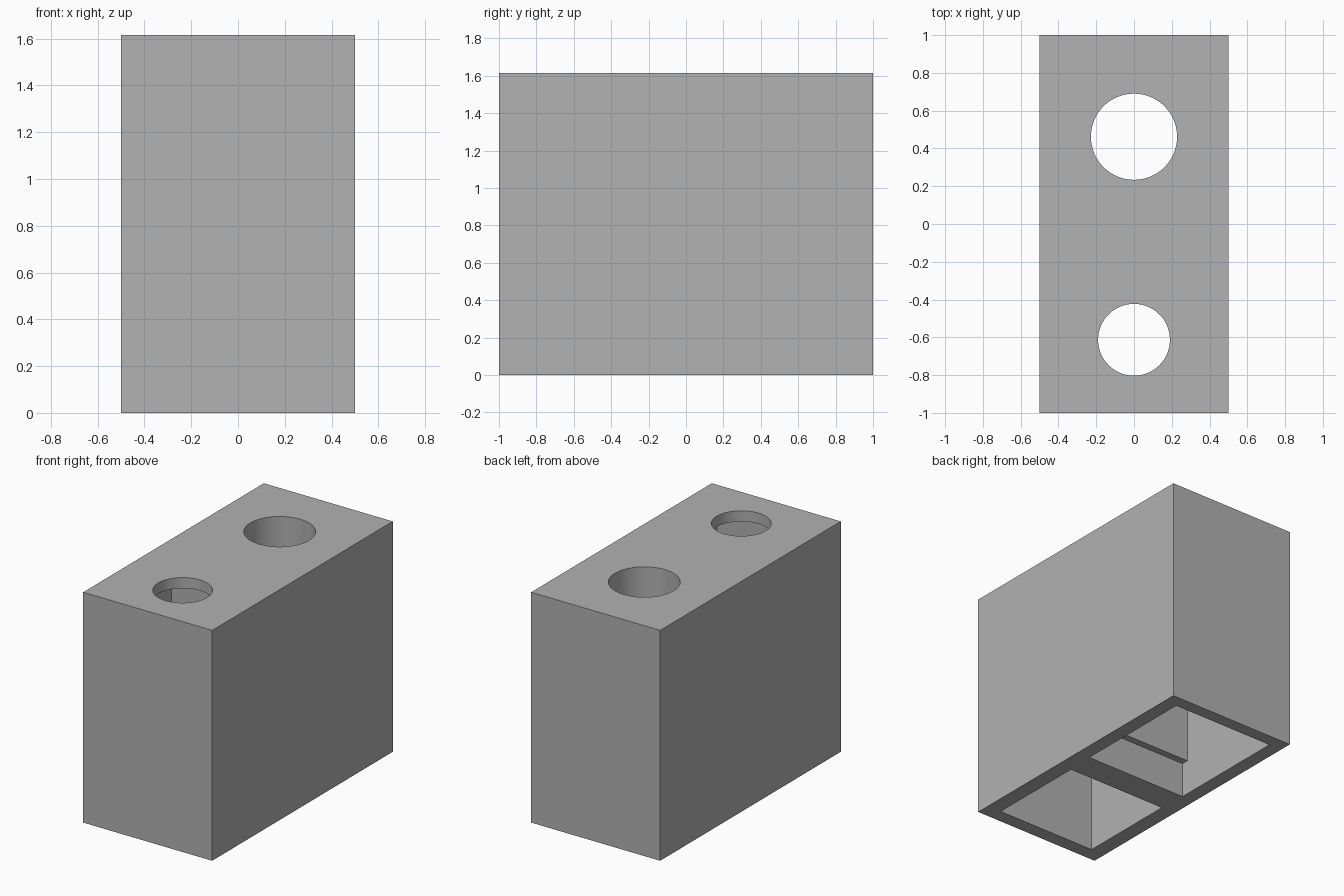
import bpy
import math

cube = bpy.data.objects.get("Cube")
if cube:
    bpy.data.objects.remove(cube, do_unlink=True)

HEIGHT = 1.615

# Single flat material
grey = bpy.data.materials.new("light_grey")
grey.use_nodes = True
colour = (0.445, 0.445, 0.445, 1)
grey.diffuse_color = colour
grey.node_tree.nodes["Principled BSDF"].inputs["Base Color"].default_value = colour


def box(name, x, y, z):
    """Box spanning the given (min, max) ranges."""
    centre = [(r[0] + r[1]) / 2 for r in (x, y, z)]
    bpy.ops.mesh.primitive_cube_add(size=1, location=centre)
    ob = bpy.context.object
    ob.name = name
    ob.scale = [r[1] - r[0] for r in (x, y, z)]
    bpy.ops.object.transform_apply(location=True, rotation=False, scale=True)
    return ob


def bore(name, y, radius, bottom):
    """Vertical cylinder from the bottom height to above the lid."""
    top = HEIGHT + 0.1
    bpy.ops.mesh.primitive_cylinder_add(
        vertices=96, radius=radius, depth=top - bottom,
        location=(0, y, (top + bottom) / 2))
    ob = bpy.context.object
    ob.name = name
    return ob


# Solid block
body = box("housing", (-0.5, 0.5), (-1, 1), (0, HEIGHT))
body.data.materials.append(grey)

# Cavities open at the bottom, and round holes through the top
cutters = [
    box("front_cavity", (-0.39, 0.39), (-0.9, -0.18), (-0.1, 1.54)),
    box("back_recess", (-0.4, 0.4), (0.02, 0.91), (-0.1, 0.25)),
    box("back_cavity", (-0.4, 0.4), (0.07, 0.86), (-0.2, 1.1)),
    bore("front_hole", -0.613, 0.19, 1.4),
    bore("back_hole", 0.462, 0.228, 0.9),
]
for cutter in cutters:
    mod = body.modifiers.new(cutter.name, "BOOLEAN")
    mod.operation = "DIFFERENCE"
    mod.solver = "EXACT"
    mod.object = cutter
    bpy.ops.object.select_all(action="DESELECT")
    body.select_set(True)
    bpy.context.view_layer.objects.active = body
    bpy.ops.object.modifier_apply(modifier=mod.name)
    bpy.data.objects.remove(cutter, do_unlink=True)

bpy.ops.object.shade_smooth_by_angle(angle=math.radians(30))
